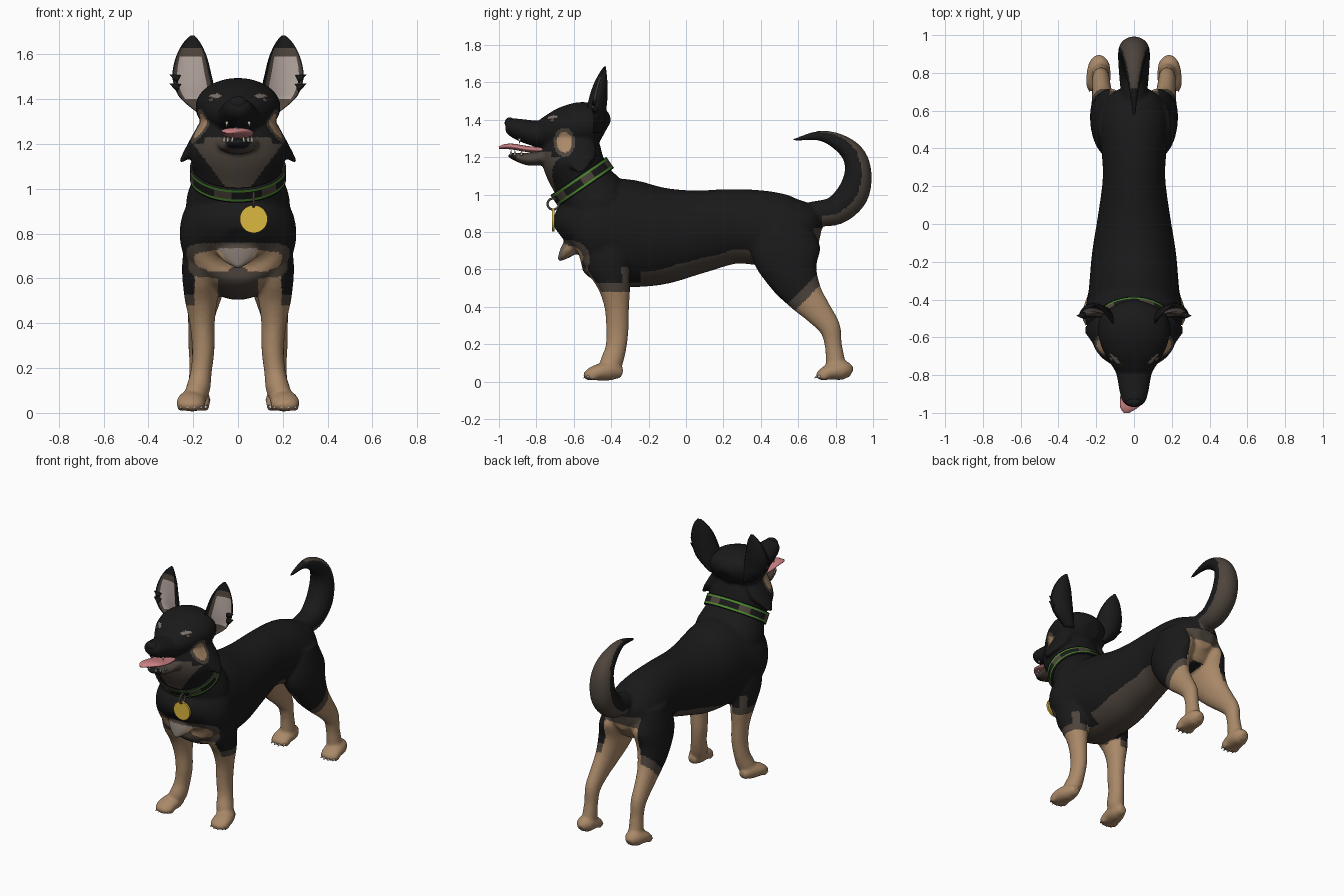
import bpy, bmesh, math
from mathutils import Vector, Matrix

if "Cube" in bpy.data.objects:
    bpy.data.objects.remove(bpy.data.objects["Cube"], do_unlink=True)


def material(name, r, g, b):
    m = bpy.data.materials.new(name)
    m.use_nodes = True
    m.diffuse_color = (r, g, b, 1)
    bsdf = m.node_tree.nodes["Principled BSDF"]
    bsdf.inputs["Base Color"].default_value = (r, g, b, 1)
    bsdf.inputs["Roughness"].default_value = 0.8
    return m


black = material("black fur", .010, .010, .010)
tan = material("tan fur", .40, .25, .14)
brown = material("dark brown fur", .075, .058, .045)
grey = material("grey fur", .20, .165, .14)
pale = material("pale ear skin", .42, .35, .32)
pink = material("tongue pink", .60, .22, .23)
gold = material("gold tag", .72, .48, .05)
green = material("collar green", .07, .26, .025)
ivory = material("ivory", .55, .50, .46)
BLACK, TAN, BROWN, GREY = range(4)


def finish(name, bm, mats, smooth=True):
    bmesh.ops.recalc_face_normals(bm, faces=bm.faces)
    mesh = bpy.data.meshes.new(name)
    bm.to_mesh(mesh)
    bm.free()
    for m in mats:
        mesh.materials.append(m)
    for p in mesh.polygons:
        p.use_smooth = smooth
    ob = bpy.data.objects.new(name, mesh)
    bpy.context.collection.objects.link(ob)
    return ob


def spline(keys, steps=4):
    """Smooth interpolation through tuples of any length."""
    out = []
    for i in range(len(keys) - 1):
        near = [keys[min(max(i + k, 0), len(keys) - 1)] for k in (-1, 0, 1, 2)]
        for s in range(steps):
            t = s / steps
            out.append([.5 * (2*b + (c - a)*t + (2*a - 5*b + 4*c - d)*t*t + (3*b - a - 3*c + d)*t**3)
                        for a, b, c, d in zip(*near)])
    return out + [list(keys[-1])]


def skin(bm, rings):
    """Join rings of points into a closed skin; returns faces as (ring, side, face)."""
    loops = [[bm.verts.new(p) for p in ring] for ring in rings]
    n = len(loops[0])
    faces = [(i, j, bm.faces.new((a[j], a[(j+1) % n], b[(j+1) % n], b[j])))
             for i, (a, b) in enumerate(zip(loops, loops[1:])) for j in range(n)]
    bm.faces.new(loops[0])
    bm.faces.new(loops[-1])
    return faces


def tube(bm, keys, sides=(1,), n=24):
    """Sweep ellipses along keys of x, y, z, half width, half depth."""
    pts = spline(keys)
    across = Vector((1, 0, 0))
    for side in sides:
        rings = []
        for i, (x, y, z, w, d) in enumerate(pts):
            a, b = pts[max(i-1, 0)], pts[min(i+1, len(pts)-1)]
            deep = (Vector(b[:3]) - Vector(a[:3])).cross(across).normalized()
            w, d = max(w, .004), max(d, .004)
            rings.append([Vector((x * side, y, z)) + across * w * math.cos(t) + deep * d * math.sin(t)
                          for t in (2 * math.pi * j / n for j in range(n))])
        skin(bm, rings)


def ball(bm, x, y, z, rx, ry, rz):
    bmesh.ops.create_uvsphere(bm, u_segments=16, v_segments=10, radius=1,
                              matrix=Matrix.Translation((x, y, z)) @ Matrix.Diagonal((rx, ry, rz, 1)))


def cone(bm, base, direction, r, length):
    turn = Vector(direction).to_track_quat('Z', 'Y').to_matrix().to_4x4()
    bmesh.ops.create_cone(bm, cap_ends=True, segments=8, radius1=r, radius2=0, depth=length,
                          matrix=Matrix.Translation(base) @ turn)


BOTH = (1, -1)
coat = bmesh.new()
# Torso, neck with ruff, and chest tuft
tube(coat, [(0, -.655, .76, .08, .08), (0, -.605, .79, .2, .18), (0, -.5, .80, .26, .255),
            (0, -.35, .795, .24, .29), (0, -.15, .78, .222, .265), (0, .05, .80, .19, .225),
            (0, .25, .83, .165, .20), (0, .42, .82, .175, .2), (0, .55, .80, .18, .19),
            (0, .66, .80, .15, .15), (0, .72, .79, .06, .08)], n=40)
tube(coat, [(0, -.42, .82, .2, .17), (0, -.475, .94, .232, .188), (0, -.555, 1.07, .195, .16),
            (0, -.605, 1.18, .222, .162), (0, -.61, 1.26, .18, .155), (0, -.6, 1.36, .14, .11)], n=36)
tube(coat, [(.12, -.57, 1.3, .05, .08), (.175, -.57, 1.2, .05, .09), (.255, -.56, 1.12, .01, .02)], BOTH)
tube(coat, [(0, -.56, .78, .13, .06), (0, -.635, .70, .085, .04), (0, -.68, .65, .015, .01)])
# Skull with muzzle, and lower jaw
tube(coat, [(0, -.43, 1.34, .06, .06), (0, -.475, 1.36, .165, .115), (0, -.56, 1.365, .19, .13),
            (0, -.65, 1.355, .172, .115), (0, -.73, 1.335, .13, .09), (0, -.79, 1.325, .095, .072),
            (0, -.88, 1.345, .078, .06), (0, -.94, 1.365, .06, .045), (0, -.965, 1.37, .03, .025)], n=36)
tube(coat, [(0, -.62, 1.23, .13, .07), (0, -.74, 1.205, .1, .045), (0, -.84, 1.19, .076, .035),
            (0, -.92, 1.205, .052, .02), (0, -.95, 1.21, .02, .01)])
# Front legs and paws
tube(coat, [(.15, -.42, .80, .08, .12), (.165, -.42, .66, .085, .13), (.165, -.385, .52, .075, .09),
            (.16, -.37, .40, .056, .066), (.155, -.367, .28, .05, .06), (.165, -.375, .18, .048, .056),
            (.18, -.40, .1, .055, .06), (.19, -.42, .055, .045, .045)], BOTH)
tube(coat, [(.195, -.34, .045, .025, .025), (.2, -.40, .057, .055, .05), (.21, -.48, .048, .065, .042),
            (.21, -.53, .032, .05, .026), (.21, -.545, .025, .02, .012)], BOTH)
# Hind legs and paws
tube(coat, [(.11, .53, .86, .08, .13), (.125, .535, .70, .1, .185), (.145, .57, .57, .088, .14),
            (.16, .635, .46, .065, .1), (.17, .705, .375, .052, .075), (.175, .768, .29, .046, .058),
            (.175, .787, .2, .042, .046), (.178, .80, .1, .046, .052), (.18, .80, .055, .045, .045)], BOTH)
tube(coat, [(.185, .885, .045, .025, .025), (.185, .85, .06, .055, .05), (.188, .78, .055, .065, .046),
            (.19, .725, .037, .06, .03), (.19, .70, .025, .03, .015)], BOTH)
# Toes
for side in BOTH:
    for x, y in ((.21, -.515), (.19, .72)):
        for k in (-1.5, -.5, .5, 1.5):
            ball(coat, side * x + k * .03, y + abs(k) * .012, .032, .018, .032, .024)
# Tail
tube(coat, [(0, .60, .89, .06, .06), (0, .69, .90, .07, .065), (0, .80, .915, .08, .078),
            (0, .89, 1.0, .085, .085), (0, .92, 1.12, .08, .072), (0, .89, 1.22, .065, .06),
            (0, .80, 1.29, .045, .042), (0, .70, 1.315, .025, .025), (0, .57, 1.29, .008, .008)])

dog = finish("body_coat", coat, [])
fuse = dog.modifiers.new("fuse", 'REMESH')
fuse.mode, fuse.voxel_size = 'VOXEL', .0095
relax = dog.modifiers.new("relax", 'SMOOTH')
relax.factor, relax.iterations = .5, 6
bpy.context.view_layer.update()
fused = bpy.data.meshes.new_from_object(dog.evaluated_get(bpy.context.evaluated_depsgraph_get()))
dog.modifiers.clear()
dog.data = fused


def bands(z, limit, width):
    return TAN if z < limit else BROWN if z < limit + width else BLACK


def coat_colour(c, n):
    x, y, z = abs(c.x), c.y, c.z
    out = n.x if c.x > 0 else -n.x
    # tail: lighter outer curve
    if y > .66 and z > .83:
        edge = .05 + max(0, z - 1.2) * .8
        return BROWN if (y - .76) * n.y + (z - 1.12) * n.z > edge and (y > .72 or z < 1) else BLACK
    # face and throat
    if y < -.5 and z > 1:
        cheek = ((y + .65) / .04)**2 + ((z - 1.28) / .055)**2
        if out > .3 and cheek < 2:
            return TAN if cheek < 1 else BROWN
        if y < -.66 and ((x - .1) / .026)**2 + ((z - 1.415) / .01)**2 < 1:
            return GREY
        throat = z < 1.2 and x < .05 + (z - 1) * .75 and n.y < -.2
        jaw = y < -.72 and z < 1.23
        return BROWN if (throat or jaw) and y > -.91 else BLACK
    # chest and front legs
    if y < -.24:
        if y < -.57 and .64 < z < .735 and x < (z - .62) * .8:
            return GREY
        if x < .09 and z < .66 - x * .5:
            return BROWN
        bib = ((y + .64) / .09)**2 + ((z - .66) / .07)**2
        if y < -.48 and z > .6 and bib < 2:
            return TAN if bib < 1 else BROWN
        if out > 0 and abs(y + .325) < .018 and .48 < z < .61:
            return BROWN
        return bands(z, .70 if (out < .45 and n.y < -.1) or out < -.3 else .48, .05)
    # belly
    if n.z < -.55 and z < .72 and y < .5 and x < .16:
        return BROWN
    # hind legs
    if y > .4:
        inner = out < -.2 or (n.y > .5 and x < .13)
        return bands(z, .75 if inner else .42 + (y - .62), .075)
    return BLACK


for m in (black, tan, brown, grey):
    fused.materials.append(m)
for p in fused.polygons:
    p.use_smooth = True
    p.material_index = coat_colour(p.center, p.normal)

# Ears: cupped crescents facing forward and slightly outward
ear_keys = [(.14, -.5, 1.33, .03, .05), (.18, -.51, 1.40, .075, .08), (.197, -.51, 1.46, .09, .085),
            (.207, -.50, 1.52, .087, .08), (.208, -.48, 1.59, .07, .06), (.206, -.455, 1.65, .04, .03),
            (.203, -.437, 1.685, .008, .008)]
for side, name in ((1, "left_ear"), (-1, "right_ear")):
    bm = bmesh.new()
    rings = []
    for x, y, z, w, d in spline(ear_keys, 5):
        ring = []
        for j in range(20):
            u, v = math.cos(j * math.pi / 10), math.sin(j * math.pi / 10)
            back = d * v * .5 if v > 0 else -d * v
            ring.append((side * (x + .98 * w * u - .2 * back), y + .2 * w * u + .98 * back, z))
        rings.append(ring)
    for i, j, f in skin(bm, rings):
        if 5 <= i < 20 and 2 <= j <= 6:
            f.material_index = 1
        elif i < 23 and 1 <= j <= 7:
            f.material_index = 2
    # loose fur on the outer rim
    for z in (1.46, 1.5):
        cone(bm, (side * .285, -.485, z), (side, 0, .5), .02, .05)
    finish(name, bm, [black, pale, brown])

# Eyes, nose and tongue
for side, name in ((1, "left_eye"), (-1, "right_eye")):
    bm = bmesh.new()
    ball(bm, side * .112, -.706, 1.393, .02, .022, .013)
    finish(name, bm, [brown])
bm = bmesh.new()
ball(bm, 0, -.942, 1.383, .042, .028, .03)
finish("nose", bm, [black])
bm = bmesh.new()
tube(bm, [(0, -.70, 1.235, .05, .014), (0, -.84, 1.243, .068, .016), (-.005, -.92, 1.256, .068, .016),
          (-.025, -.97, 1.257, .048, .013), (-.04, -1, 1.25, .014, .006)])
finish("tongue", bm, [pink])

# Teeth and claws
teeth, claws = bmesh.new(), bmesh.new()
for side in BOTH:
    cone(teeth, (side * .05, -.89, 1.285), (0, 0, -1), .008, .03)
    for x, y in ((.045, -.915), (.062, -.88), (.025, -.935)):
        cone(teeth, (side * x, y, 1.225), (0, 0, 1), .009, .03)
    for x, y in ((.21, -.545), (.19, .69)):
        for k in (-1.5, -.5, .5, 1.5):
            cone(claws, (side * x + k * .03, y + abs(k) * .012, .024), (0, -1, -.5), .011, .026)
finish("teeth", teeth, [ivory])
finish("claws", claws, [ivory])

# Collar: a tilted striped band
bm = bmesh.new()
rows = [[bm.verts.new((.214 * math.cos(t), .181 * math.sin(t), h)) for t in
         (math.tau * j / 48 for j in range(48))] for h in (-.036, -.03, -.019, .019, .03, .036)]
for i in range(5):
    for j in range(48):
        f = bm.faces.new((rows[i][j], rows[i][(j+1) % 48], rows[i+1][(j+1) % 48], rows[i+1][j]))
        f.material_index = 1 if i in (1, 3) else 2 if i == 2 and j % 8 < 3 else 0
collar = finish("collar", bm, [black, green, brown])
collar.location, collar.rotation_euler = (0, -.555, 1.07), (.6, 0, 0)
collar.modifiers.new("thickness", 'SOLIDIFY').thickness = .012

# Tag and its link
bm = bmesh.new()
bmesh.ops.create_cone(bm, cap_ends=True, segments=32, radius1=.062, radius2=.062, depth=.014,
                      matrix=Matrix.Translation((.07, -.71, .865)) @ Matrix.Rotation(math.pi / 2, 4, 'X'))
finish("tag", bm, [gold], smooth=False)
bpy.ops.mesh.primitive_torus_add(major_radius=.03, minor_radius=.006, major_segments=24, minor_segments=8,
                                 location=(.07, -.71, .95), rotation=(0, math.pi / 2, 0))
link = bpy.context.object
link.name = "tag_link"
link.data.materials.append(grey)
